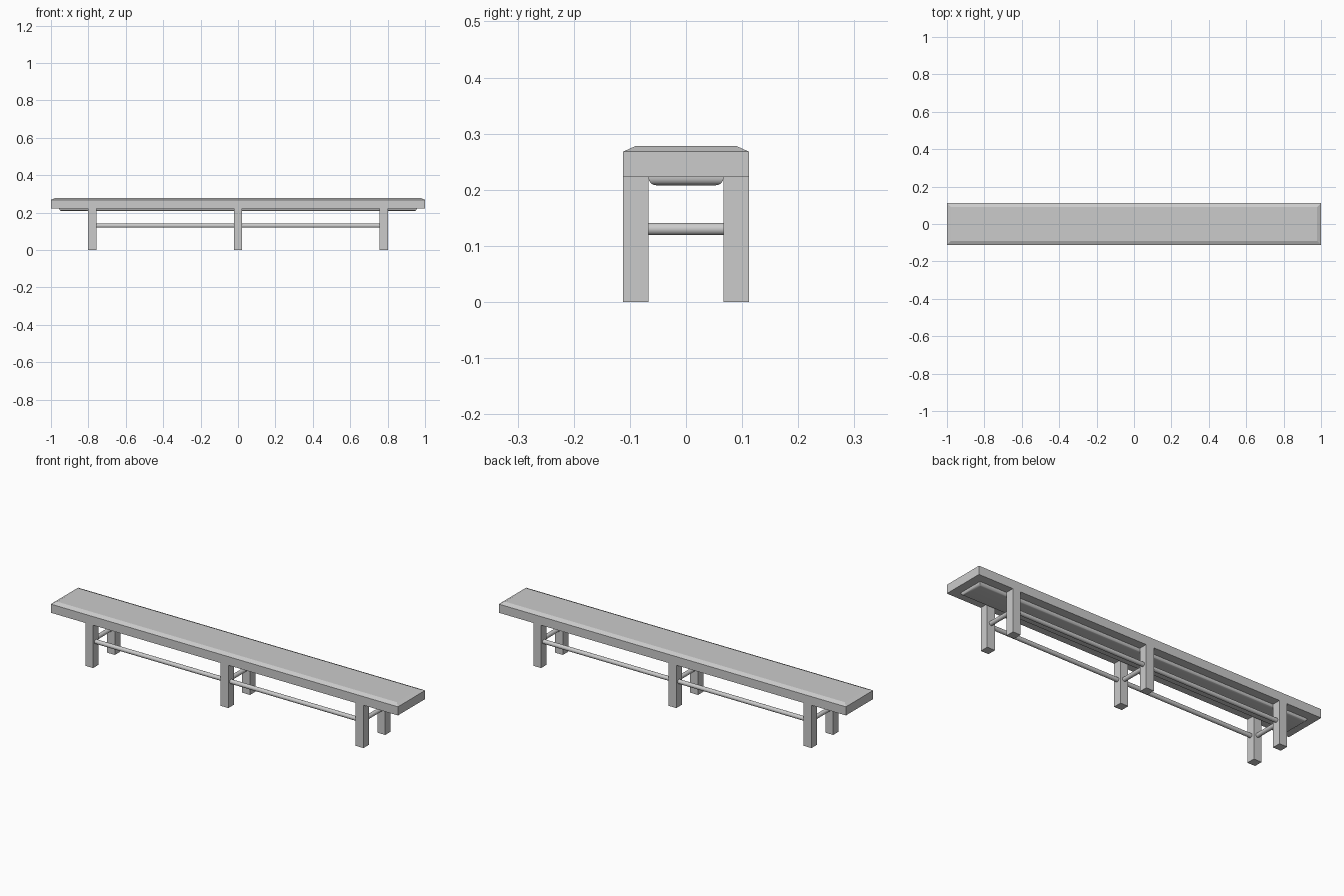
import bpy, bmesh, math
from mathutils import Matrix, Vector

if "Cube" in bpy.data.objects:
    bpy.data.objects.remove(bpy.data.objects["Cube"])

HALF_W, LEG, SEAT_Z = 0.112, 0.045, 0.223
LEG_Y = HALF_W - LEG / 2
LEG_XS = (-0.779, 0, 0.779)


def finish(name, bm):
    bmesh.ops.recalc_face_normals(bm, faces=bm.faces[:])
    mesh = bpy.data.meshes.new(name)
    bm.to_mesh(mesh)
    bm.free()
    ob = bpy.data.objects.new(name, mesh)
    bpy.context.collection.objects.link(ob)
    return ob


def smooth(ob):
    bpy.ops.object.select_all(action='DESELECT')
    ob.select_set(True)
    bpy.context.view_layer.objects.active = ob
    bpy.ops.object.shade_smooth_by_angle(angle=math.radians(35))


def box(name, x, y, z0, z1, cx=0, cy=0):
    bm = bmesh.new()
    bmesh.ops.create_cube(bm, size=1, matrix=Matrix.Translation((cx, cy, (z0 + z1) / 2))
                          @ Matrix.Diagonal((x, y, z1 - z0, 1)))
    return finish(name, bm)


def rod(name, a, b, r=0.011):
    a, b = Vector(a), Vector(b)
    d = b - a
    bm = bmesh.new()
    bmesh.ops.create_cone(bm, cap_ends=True, segments=24, radius1=r, radius2=r, depth=d.length,
                          matrix=Matrix.Translation((a + b) / 2) @ d.to_track_quat('Z', 'Y').to_matrix().to_4x4())
    smooth(finish(name, bm))


# Seat slab: straight sides and a sloped chamfer around the top
bm = bmesh.new()
rings = []
for inset, z in ((0, SEAT_Z), (0, 0.268), (0.022, 0.278)):
    x, y = 1 - inset, HALF_W - inset
    rings.append([bm.verts.new((sx * x, sy * y, z)) for sx, sy in ((-1, -1), (1, -1), (1, 1), (-1, 1))])
for low, high in zip(rings, rings[1:]):
    for i in range(4):
        j = (i + 1) % 4
        bm.faces.new((low[i], low[j], high[j], high[i]))
bm.faces.new(rings[0])
bm.faces.new(rings[-1])
finish("seat", bm)

# Panel under the seat with rounded lower edges
bm = bmesh.new()
bmesh.ops.create_cube(bm, size=1, matrix=Matrix.Translation((0, 0, 0.2165))
                      @ Matrix.Diagonal((1.912, 0.134, 0.017, 1)))
lower = [e for e in bm.edges if all(v.co.z < 0.21 for v in e.verts)]
bmesh.ops.bevel(bm, geom=lower, offset=0.014, segments=6, profile=0.5, affect='EDGES')
smooth(finish("under_panel", bm))

# Three pairs of square legs, each joined by a round crossbar
for i, x in enumerate(LEG_XS):
    for side, sy in (("front", -1), ("back", 1)):
        box(f"{side}_leg_{i + 1}", LEG, LEG, 0, SEAT_Z, x, sy * LEG_Y)
    rod(f"crossbar_{i + 1}", (x, -LEG_Y, 0.13), (x, LEG_Y, 0.13))

# Long round stretchers along the front and back legs
for side, sy in (("front", -1), ("back", 1)):
    rod(f"{side}_stretcher", (LEG_XS[0], sy * LEG_Y, 0.13), (LEG_XS[2], sy * LEG_Y, 0.13))
